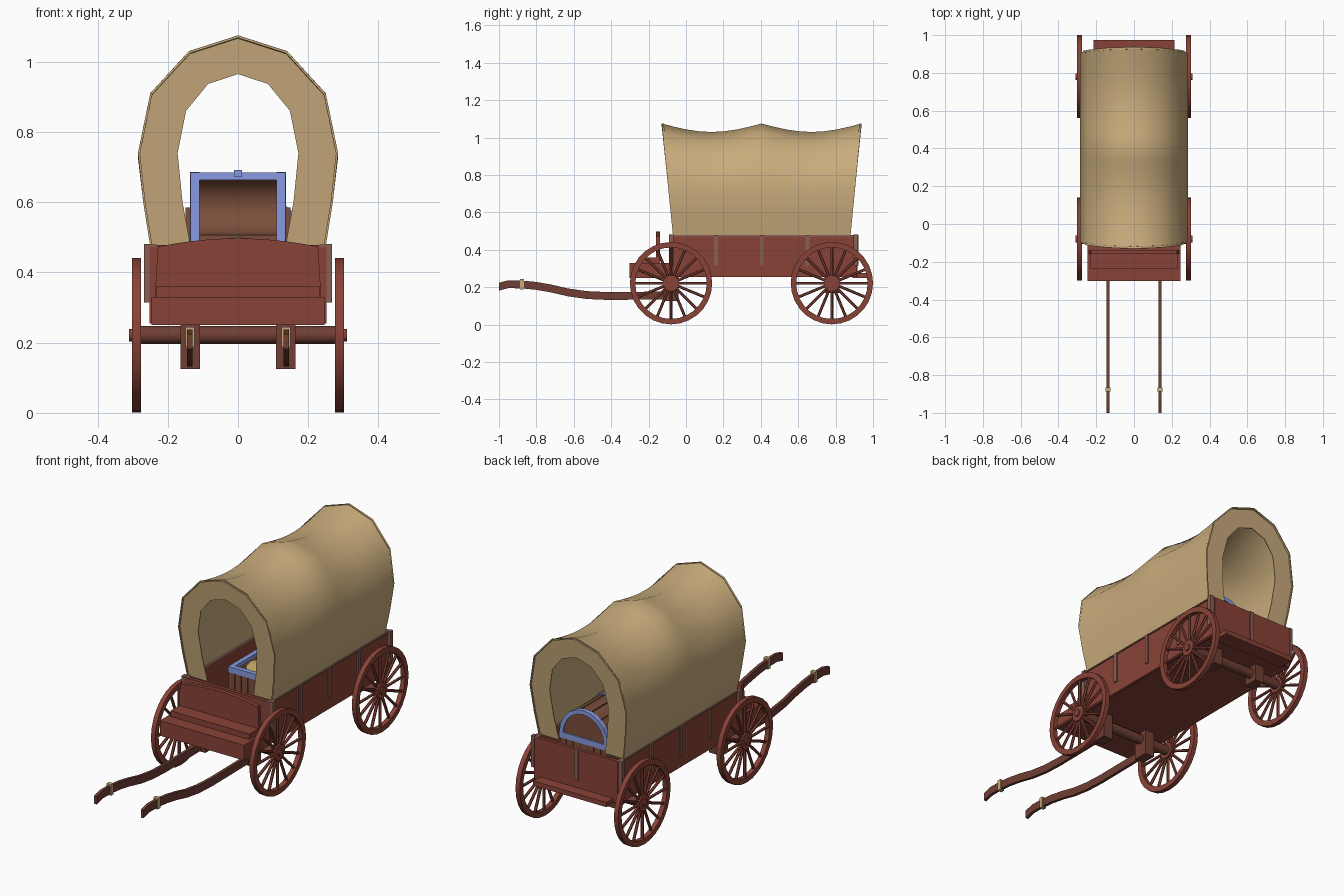
import bpy, bmesh, math
from mathutils import Matrix, Vector

if "Cube" in bpy.data.objects:
    bpy.data.objects.remove(bpy.data.objects["Cube"])


def material(name, r, g, b):
    m = bpy.data.materials.new(name)
    m.use_nodes = True
    m.diffuse_color = (r, g, b, 1)
    m.node_tree.nodes["Principled BSDF"].inputs["Base Color"].default_value = (r, g, b, 1)
    return m


RED = material("red wood", .25, .055, .038)
BROWN = material("brown wood", .16, .049, .034)
TRIM = material("pale brown trim", .25, .115, .085)
CANVAS = material("tan canvas", .58, .41, .20)
BLUE = material("blue metal", .25, .33, .76)
PLANK = material("chest planks", .20, .078, .043)
DARK = material("dark planks", .08, .03, .02)
GOLD = material("gold", .55, .40, .14)


def finish(name, bm, mat, smooth=0):
    bmesh.ops.recalc_face_normals(bm, faces=bm.faces)
    me = bpy.data.meshes.new(name)
    bm.to_mesh(me)
    bm.free()
    me.materials.append(mat)
    ob = bpy.data.objects.new(name, me)
    bpy.context.scene.collection.objects.link(ob)
    if smooth:
        bpy.ops.object.select_all(action='DESELECT')
        ob.select_set(True)
        bpy.context.view_layer.objects.active = ob
        bpy.ops.object.shade_smooth_by_angle(angle=math.radians(smooth))
    return ob


def box(name, x, y, z, mat):
    """Box from (low, high) pairs."""
    bm = bmesh.new()
    bmesh.ops.create_cube(bm, size=1)
    for v in bm.verts:
        v.co = [p[0] if c < 0 else p[1] for c, p in zip(v.co, (x, y, z))]
    return finish(name, bm, mat)


def prism(name, pts, axis, lo, hi, mat, smooth=0):
    """Outline in (y, z) pushed along x, or in (x, z) pushed along y."""
    bm = bmesh.new()
    put = (lambda a, b, d: (d, a, b)) if axis == 'x' else (lambda a, b, d: (a, d, b))
    ends = [[bm.verts.new(put(a, b, d)) for a, b in pts] for d in (lo, hi)]
    n = len(pts)
    bm.faces.new(ends[0])
    bm.faces.new(ends[1])
    for i in range(n):
        j = (i + 1) % n
        bm.faces.new((ends[0][i], ends[0][j], ends[1][j], ends[1][i]))
    return finish(name, bm, mat, smooth)


def arc(cx, cz, rx, rz, a0, a1, n=10):
    steps = [math.radians(a0 + (a1 - a0) * i / n) for i in range(n + 1)]
    return [(cx + rx * math.cos(a), cz + rz * math.sin(a)) for a in steps]


def band(cx, cz, rx, rz, t, a0, a1, n=10):
    return arc(cx, cz, rx, rz, a0, a1, n) + arc(cx, cz, rx - t, rz - t, a1, a0, n)


def rod(bm, r, length, matrix, sides=12):
    bmesh.ops.create_cone(bm, cap_ends=True, segments=sides, radius1=r, radius2=r,
                          depth=length, matrix=matrix)


# Wagon bed
box("floor", (-.24, .24), (-.09, .915), (.262, .28), RED)
for s in (-1, 1):
    box("side_wall", sorted((s * .235, s * .252)), (-.09, .915), (.255, .476), RED)
    box("top_rail", sorted((s * .232, s * .258)), (-.092, .917), (.472, .479), TRIM)
    for y in (.16, .405, .65):
        box("side_post", sorted((s * .25, s * .259)), (y - .01, y + .01), (.315, .479), TRIM)
    for y in (-.078, .907):
        box("corner_post", sorted((s * .25, s * .268)), (y - .012, y + .012), (.315, .481), TRIM)
for name, y in (("front_wall", -.09), ("tailgate", .9)):
    box(name, (-.24, .24), (y, y + .017), (.255, .478), RED)
box("tailgate_post", (-.011, .011), (.916, .923), (.315, .479), TRIM)
box("rear_step", (-.215, .215), (.89, .975), (.25, .275), RED)

# Driver seat
box("foot_box", (-.247, .247), (-.303, -.09), (.25, .33), RED)
box("seat_bench", (-.232, .232), (-.235, -.14), (.33, .36), RED)
prism("seat_back", [(-.237, .33), (.237, .33), (.228, .475)]
      + [(x / 10 * .22, .497 - .022 * (x / 10) ** 2) for x in range(10, -11, -2)]
      + [(-.228, .475)], 'y', -.16, -.138, RED)

# Running gear
for y, bottom in ((-.08, .125), (.782, .17)):
    bm = bmesh.new()
    rod(bm, .026, .58, Matrix.Translation((0, y, .222)) @ Matrix.Rotation(math.pi / 2, 4, 'Y'))
    finish("axle", bm, BROWN, 40)
    for s in (-1, 1):
        box("axle_block", sorted((s * .108, s * .164)), (y - .04, y + .04), (bottom, .265), BROWN)


# Wheels
def wheel(name, x, y):
    at = Matrix.Translation((x, y, .2215))
    along_x = Matrix.Rotation(math.pi / 2, 4, 'Y')
    bm = bmesh.new()
    n = 28
    rings = []
    for r, dx in ((.22, -.0125), (.22, .0125), (.191, .0125), (.191, -.0125)):
        rings.append([bm.verts.new(at @ Vector((dx, r * math.cos(i * math.tau / n),
                                               r * math.sin(i * math.tau / n)))) for i in range(n)])
    for k in range(4):
        a, b = rings[k], rings[(k + 1) % 4]
        for i in range(n):
            j = (i + 1) % n
            bm.faces.new((a[i], a[j], b[j], b[i]))
    for i in range(16):
        turn = Matrix.Rotation(i * math.tau / 16, 4, 'X')
        rod(bm, .0075, .165, at @ turn @ Matrix.Translation((0, 0, .115)), 6)
    rod(bm, .043, .026, at @ along_x, 16)
    rod(bm, .018, .042, at @ along_x, 12)
    finish(name, bm, RED, 35)


for s, label in ((1, "left"), (-1, "right")):
    wheel("front_wheel_" + label, s * .289, -.08)
    wheel("rear_wheel_" + label, s * .289, .78)

# Draft shafts with straps
spine = [(-.04, .157), (-.2, .155), (-.42, .153), (-.53, .158), (-.63, .172), (-.72, .193),
         (-.8, .207), (-.88, .215), (-.95, .216), (-1, .203)]
outline = [(y, z + .021) for y, z in spine] + [(y, z - .021) for y, z in reversed(spine)]
for s in (-1, 1):
    prism("shaft", outline, 'x', s * .137 - .008, s * .137 + .008, BROWN, 35)
    box("shaft_strap", (s * .137 - .013, s * .137 + .013), (-.888, -.866), (.187, .245), CANVAS)

# Canvas cover: scalloped skin, with a flat border set just inside both ends
half = [(.25, .475), (.27, .6), (.285, .74), (.25, .91), (.14, 1.03)]
hoop = half + [(0, 1.075)] + [(-x, z) for x, z in reversed(half)]
half_in = [(.135, .475), (.158, .6), (.172, .74), (.148, .86), (.085, .937)]
mouth = half_in + [(0, .965)] + [(-x, z) for x, z in reversed(half_in)]


def cover_row(bm, pts, t, inset=0):
    """Row of points at t along the cover, leaning outward at the ends."""
    dip = .045 * abs(math.sin(2 * math.pi * t))
    row = []
    for x, z in pts:
        w = (z - .48) / .6
        y = (-.07 - .06 * w + inset) * (1 - t) + (.88 + .058 * w - inset) * t
        row.append(bm.verts.new((x, y, z - dip * max(0, (z - .6) / .475))))
    return row


def cover_part(name, make_rows, thickness):
    bm = bmesh.new()
    rows = make_rows(bm)
    for a, b in zip(rows, rows[1:]):
        for i in range(len(hoop) - 1):
            bm.faces.new((a[i], a[i + 1], b[i + 1], b[i]))
    bmesh.ops.recalc_face_normals(bm, faces=bm.faces)
    bmesh.ops.solidify(bm, geom=bm.faces[:], thickness=thickness)
    finish(name, bm, CANVAS, 42)


cover_part("canvas_cover", lambda bm: [cover_row(bm, hoop, i / 16) for i in range(17)], .006)
for t, label in ((0, "front"), (1, "rear")):
    cover_part("canvas_border_" + label, lambda bm: [
        cover_row(bm, hoop, t, .007), cover_row(bm, mouth, t, .007)], .004)


# Chest bodies
def chest_body(name, cx, w, y0, y1, top):
    box(name, (cx - w + .005, cx + w - .005), (y0 + .005, y1 - .005), (.28, top - .03), DARK)
    n = 7
    step = 2 * w / n
    for i in range(n):
        x = cx - w + i * step
        box(name + "_plank", (x + .002, x + step - .002), (y0 + .002, y1 - .002),
            (.28, top - .02), PLANK)
    for s in (-1, 1):
        box(name + "_rim_side", sorted((cx + s * w, cx + s * (w - .025))), (y0, y1),
            (top - .03, top), BLUE)
    for a, b in ((y0, y0 + .025), (y1 - .025, y1)):
        box(name + "_rim_end", (cx - w, cx + w), (a, b), (top - .03, top), BLUE)


# Open chest with its lid standing up and coins inside
chest_body("open_chest", 0, .135, .11, .36, .49)
prism("open_lid_shell", band(.36, .588, .1, .097, .015, -90, 90), 'x', -.13, .13, PLANK, 30)
for s in (-1, 1):
    lo, hi = sorted((s * .115, s * .132))
    prism("open_lid_end", arc(.36, .588, .095, .092, -90, 90), 'x', lo, hi, PLANK)
    lo, hi = sorted((s * .11, s * .137))
    prism("open_lid_band", band(.36, .588, .104, .098, .02, -90, 90), 'x', lo, hi, BLUE)
    box("open_lid_frame_side", sorted((s * .11, s * .135)), (.348, .362), (.49, .684), BLUE)
box("open_lid_frame_top", (-.135, .135), (.348, .362), (.664, .684), BLUE)
box("lid_latch", (-.012, .012), (.338, .35), (.672, .692), BLUE)
bm = bmesh.new()
bmesh.ops.create_icosphere(bm, subdivisions=2, radius=1, matrix=Matrix.Translation((0, .235, .465))
                           @ Matrix.Diagonal((.105, .095, .035, 1)))
finish("coin_heap", bm, GOLD)

# Closed chest with a barrel lid
CX, TOP = .06, .465
chest_body("closed_chest", CX, .142, .53, .775, TOP)
prism("closed_lid_core", arc(CX, TOP, .13, .135, 0, 180), 'y', .538, .767, PLANK)
for i in range(7):
    a = i * 180 / 7
    prism("closed_lid_plank", band(CX, TOP, .138, .143, .012, a + 1.2, a + 24.5, 2),
          'y', .535, .77, PLANK)
for y in (.53, .751):
    prism("closed_lid_band", band(CX, TOP, .142, .148, .022, 0, 180), 'y', y, y + .024, BLUE)
box("crate", (-.15, .15), (.47, .525), (.28, .585), PLANK)
